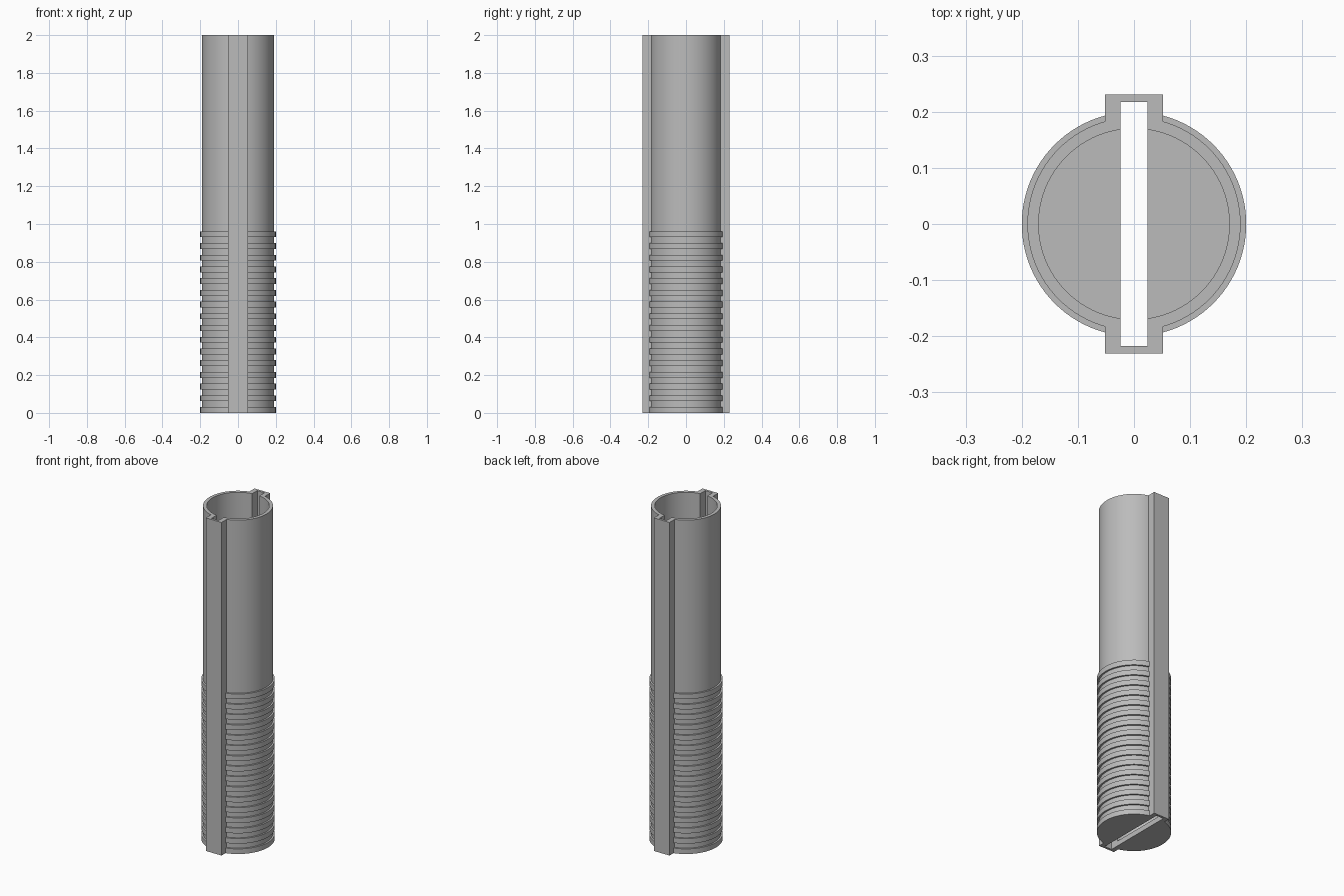
import bpy
import bmesh
from math import radians, tau

if "Cube" in bpy.data.objects:
    bpy.data.objects.remove(bpy.data.objects["Cube"], do_unlink=True)

HEIGHT = 2.0
TUBE_R, RING_R, BORE_R = 0.19, 0.2, 0.17
RINGS, STEP = 16, 0.031
FLOOR = 0.03
SEGMENTS = 96

grey = bpy.data.materials.new("plain_grey")
grey.use_nodes = True
colour = (0.5, 0.5, 0.5, 1)
grey.diffuse_color = colour
grey.node_tree.nodes["Principled BSDF"].inputs["Base Color"].default_value = colour


def make_object(name, bm):
    bmesh.ops.recalc_face_normals(bm, faces=bm.faces)
    mesh = bpy.data.meshes.new(name)
    bm.to_mesh(mesh)
    bm.free()
    mesh.materials.append(grey)
    obj = bpy.data.objects.new(name, mesh)
    bpy.context.collection.objects.link(obj)
    return obj


def lathe(name, profile):
    """Spin (radius, z) points round the z axis and cap both ends."""
    bm = bmesh.new()
    verts = [bm.verts.new((r, 0, z)) for r, z in profile]
    edges = [bm.edges.new(pair) for pair in zip(verts, verts[1:])]
    bmesh.ops.spin(bm, geom=verts + edges, cent=(0, 0, 0), axis=(0, 0, 1),
                   angle=tau, steps=SEGMENTS, use_duplicate=False)
    bmesh.ops.remove_doubles(bm, verts=bm.verts, dist=1e-5)
    bmesh.ops.holes_fill(bm, edges=[e for e in bm.edges if e.is_boundary], sides=0)
    return make_object(name, bm)


def box(name, half_x, half_y, z0, z1):
    bm = bmesh.new()
    bmesh.ops.create_cube(bm, size=2)
    for v in bm.verts:
        v.co = (v.co.x * half_x, v.co.y * half_y, z1 if v.co.z > 0 else z0)
    return make_object(name, bm)


def combine(target, tool, operation):
    mod = target.modifiers.new(tool.name, 'BOOLEAN')
    mod.operation = operation
    mod.solver = 'EXACT'
    mod.object = tool
    bpy.context.view_layer.objects.active = target
    bpy.ops.object.modifier_apply(modifier=mod.name)
    bpy.data.objects.remove(tool, do_unlink=True)


# Tube with grip rings round its lower half
profile = []
for i in range(RINGS):
    z = 2 * i * STEP
    profile += [(RING_R, z), (RING_R, z + STEP), (TUBE_R, z + STEP)]
    if i < RINGS - 1:
        profile.append((TUBE_R, z + 2 * STEP))
profile.append((TUBE_R, HEIGHT))
tube = lathe("ribbed_tube", profile)

# Front and back rails
combine(tube, box("rails", 0.052, 0.231, 0, HEIGHT), 'UNION')

# Open bore above the floor, and the slot through floor and rails
bore = lathe("bore", [(BORE_R, FLOOR), (BORE_R, HEIGHT + 0.1)])
combine(tube, bore, 'DIFFERENCE')
combine(tube, box("slot", 0.024, 0.217, -0.1, HEIGHT + 0.1), 'DIFFERENCE')

# Smooth round walls with sharp edges
bpy.ops.object.select_all(action='DESELECT')
tube.select_set(True)
bpy.context.view_layer.objects.active = tube
bpy.ops.object.shade_smooth_by_angle(angle=radians(30))
